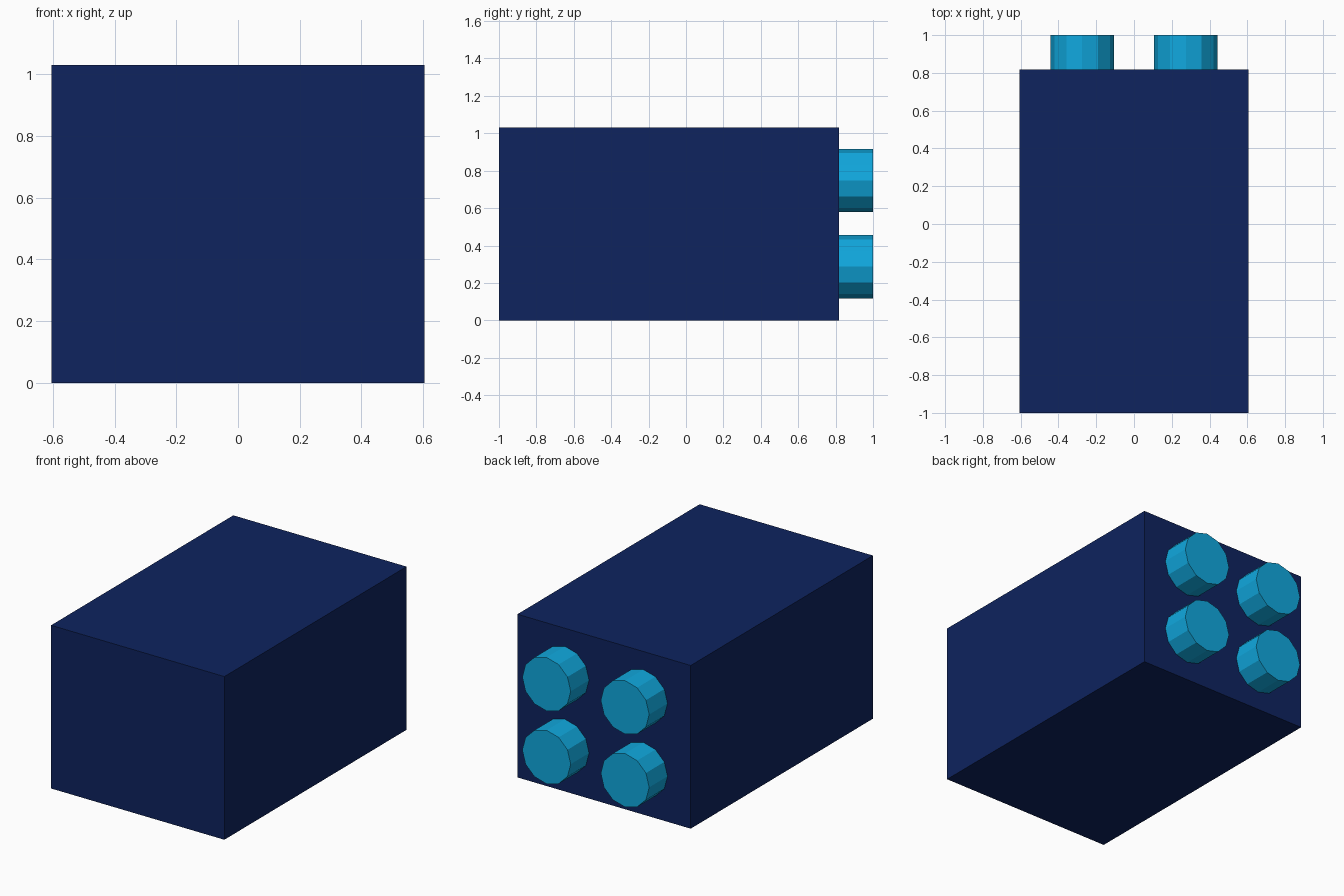
import bpy
import math

if "Cube" in bpy.data.objects:
    bpy.data.objects.remove(bpy.data.objects["Cube"])


def material(name, rgb):
    m = bpy.data.materials.new(name)
    m.diffuse_color = (*rgb, 1.0)
    m.use_nodes = True
    m.node_tree.nodes["Principled BSDF"].inputs["Base Color"].default_value = m.diffuse_color
    return m


navy = material("navy blue", (0.0044, 0.0168, 0.114))
cyan = material("bright cyan", (0.0052, 0.392, 0.73))

WIDTH, HEIGHT = 1.21, 1.03
FRONT, BACK, STUD_END = -1.0, 0.817, 1.0

# Solid block body
bpy.ops.mesh.primitive_cube_add(size=1, location=(0, (FRONT + BACK) / 2, HEIGHT / 2))
body = bpy.context.object
body.name = "block_body"
body.scale = (WIDTH, BACK - FRONT, HEIGHT)
bpy.ops.object.transform_apply(location=False, rotation=False, scale=True)
body.data.materials.append(navy)

# Four twelve-sided studs on the back face
for row, z in (("lower", 0.287), ("upper", 0.747)):
    for side, x in (("left", -0.274), ("right", 0.274)):
        bpy.ops.mesh.primitive_cylinder_add(
            vertices=12, radius=0.169, depth=STUD_END - BACK,
            location=(x, (BACK + STUD_END) / 2, z),
            rotation=(math.pi / 2, 0, 0))
        stud = bpy.context.object
        stud.name = f"{row}_{side}_stud"
        stud.data.materials.append(cyan)
